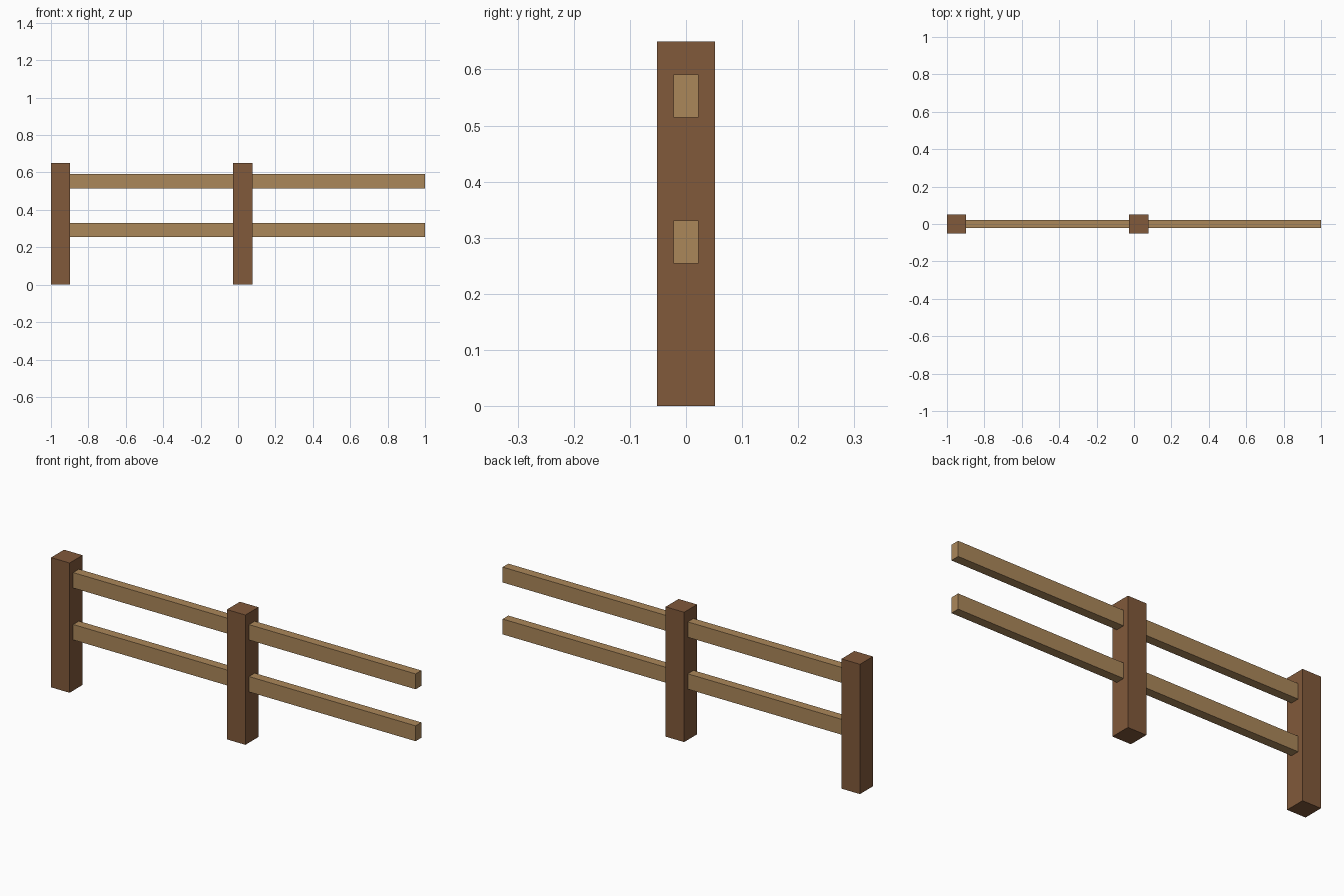
import bpy

if "Cube" in bpy.data.objects:
    bpy.data.objects.remove(bpy.data.objects["Cube"])

POST_W, POST_H = 0.1026, 0.65
RAIL_T, RAIL_H = 0.045, 0.077
SPAN = 0.9744                      # post centre to post centre
FIRST_X = -1 + POST_W / 2


def material(name, rgb):
    m = bpy.data.materials.new(name)
    m.diffuse_color = (*rgb, 1)
    m.use_nodes = True
    m.node_tree.nodes["Principled BSDF"].inputs["Base Color"].default_value = m.diffuse_color
    return m


def box(name, centre, size, mat):
    bpy.ops.mesh.primitive_cube_add(size=1, location=centre)
    ob = bpy.context.object
    ob.name = name
    ob.scale = size
    bpy.ops.object.transform_apply(location=False, rotation=False, scale=True)
    ob.data.materials.append(mat)
    return ob


post_wood = material("dark brown post wood", (0.220, 0.100, 0.043))
rail_wood = material("light brown rail wood", (0.407, 0.242, 0.102))

# Two repeating sections: a post with a pair of rails running to the next post centre
for i in range(2):
    x = FIRST_X + i * SPAN
    box(f"post_{i + 1}", (x, 0, POST_H / 2), (POST_W, POST_W, POST_H), post_wood)
    for level, z in (("lower", 0.2925), ("upper", 0.5525)):
        box(f"{level}_rail_{i + 1}", (x + SPAN / 2, 0, z),
            (SPAN, RAIL_T, RAIL_H), rail_wood)
